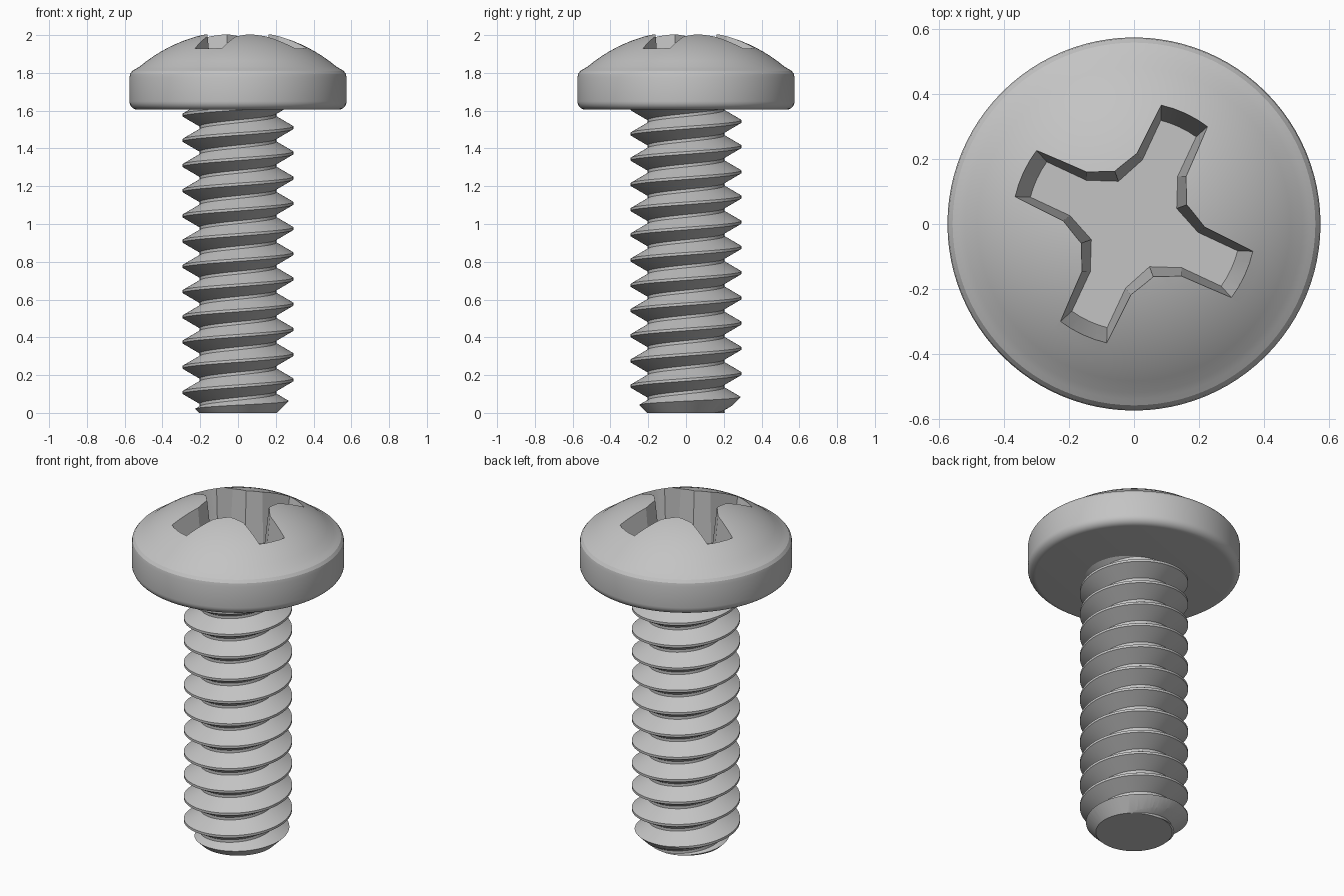
import bpy, bmesh
from math import cos, sin, pi, radians, sqrt

default = bpy.data.objects.get("Cube")
if default:
    bpy.data.objects.remove(default, do_unlink=True)

steel = bpy.data.materials.new("grey steel")
steel.use_nodes = True
GREY = (0.55, 0.55, 0.55, 1)
steel.diffuse_color = GREY
steel.node_tree.nodes["Principled BSDF"].inputs["Base Color"].default_value = GREY


def make_object(name, bm):
    bmesh.ops.recalc_face_normals(bm, faces=bm.faces)
    mesh = bpy.data.meshes.new(name)
    bm.to_mesh(mesh)
    bm.free()
    mesh.materials.append(steel)
    obj = bpy.data.objects.new(name, mesh)
    bpy.context.collection.objects.link(obj)
    return obj


def loft(name, rings):
    """Closed solid skinned through rings of equal length, capped at both ends."""
    bm = bmesh.new()
    loops = [[bm.verts.new(p) for p in ring] for ring in rings]
    for a, b in zip(loops, loops[1:]):
        for i in range(len(a)):
            j = (i + 1) % len(a)
            bm.faces.new((a[i], a[j], b[j], b[i]))
    bm.faces.new(loops[0])
    bm.faces.new(loops[-1])
    return make_object(name, bm)


def lathe(name, profile, sides=96):
    angles = [2 * pi * i / sides for i in range(sides)]
    return loft(name, [[(r * cos(a), r * sin(a), z) for a in angles] for r, z in profile])


def boolean(obj, cutter, operation):
    cutter.hide_render = True
    mod = obj.modifiers.new("cut", "BOOLEAN")
    mod.object, mod.operation, mod.solver = cutter, operation, "EXACT"
    bpy.context.view_layer.objects.active = obj
    bpy.ops.object.modifier_apply(modifier=mod.name)
    bpy.data.objects.remove(cutter, do_unlink=True)


def smooth(obj, angle):
    bpy.ops.object.select_all(action="DESELECT")
    obj.select_set(True)
    bpy.context.view_layer.objects.active = obj
    bpy.ops.object.shade_smooth_by_angle(angle=radians(angle))


# Pan head: filleted underside, straight rim, spherical dome
R, FILLET, BOTTOM = 0.575, 0.045, 1.605
DOME, DOME_Z = 0.81, 1.213
quarter = [i * pi / 12 for i in range(7)]
profile = [(R - FILLET + FILLET * sin(a), BOTTOM + FILLET - FILLET * cos(a)) for a in quarter]
profile += [(0.575, 1.775), (0.571, 1.795), (0.559, 1.811), (0.54, 1.822)]
profile += [(r, DOME_Z + sqrt(DOME ** 2 - r * r)) for r in [0.52 * (1 - i / 14) for i in range(14)]]
head = lathe("pan_head", profile)


# Tapered cross recess
def cross(z):
    t = (z - 1.70) / 0.25
    end, half = 0.33 + 0.05 * t, 0.06 + 0.02 * t
    shoulder, inner = 0.19 + 0.01 * t, 0.14 + 0.027 * t
    arc = [(sqrt(end ** 2 - (half * k) ** 2), half * k) for k in (-1, -0.5, 0, 0.5, 1)]
    arm = [(shoulder, -half)] + arc + [(shoulder, half), (inner * cos(pi / 4), inner * sin(pi / 4))]
    points = []
    for n in range(4):
        a = radians(65 + 90 * n)
        points += [(x * cos(a) - y * sin(a), x * sin(a) + y * cos(a), z) for x, y in arm]
    return points


boolean(head, loft("recess_cutter", [cross(1.70), cross(2.08)]), "DIFFERENCE")
smooth(head, 20)

# Right-handed threaded shank, swept as one helical strip
PITCH, ROOT, CREST, SIDES, TURNS = 0.1335, 0.203, 0.293, 72, 16
START = 1.51 - 13 * PITCH
section = [(CREST, -0.007), (CREST, 0.007), (ROOT, 0.059), (ROOT, PITCH - 0.059)]
bm = bmesh.new()
strip = []
for i in range(SIDES * TURNS + 1):
    a = 2 * pi * i / SIDES
    z = START + PITCH * i / SIDES
    strip.append([bm.verts.new((r * cos(a), r * sin(a), z + dz)) for r, dz in section])
for i in range(SIDES * (TURNS - 1)):
    a = strip[i] + [strip[i + SIDES][0]]
    b = strip[i + 1] + [strip[i + 1 + SIDES][0]]
    for j in range(len(section)):
        bm.faces.new((a[j], b[j], b[j + 1], a[j + 1]))

# Trim both ends flat and cap them
for height, up in ((0, -1), (1.65, 1)):
    geom = bm.verts[:] + bm.edges[:] + bm.faces[:]
    cut = bmesh.ops.bisect_plane(bm, geom=geom, plane_co=(0, 0, height),
                                 plane_no=(0, 0, up), clear_outer=True)
    rim = [e for e in cut["geom_cut"] if isinstance(e, bmesh.types.BMEdge)]
    bmesh.ops.edgeloop_fill(bm, edges=rim)
loose = [v for v in bm.verts if not v.link_faces]
bmesh.ops.delete(bm, geom=loose, context="VERTS")
shank = make_object("threaded_shank", bm)

# Conical lead-in at the tip
envelope = lathe("tip_envelope", [(0.157, -0.05), (0.357, 0.15), (0.357, 1.8)], SIDES)
boolean(shank, envelope, "INTERSECT")
smooth(shank, 25)
